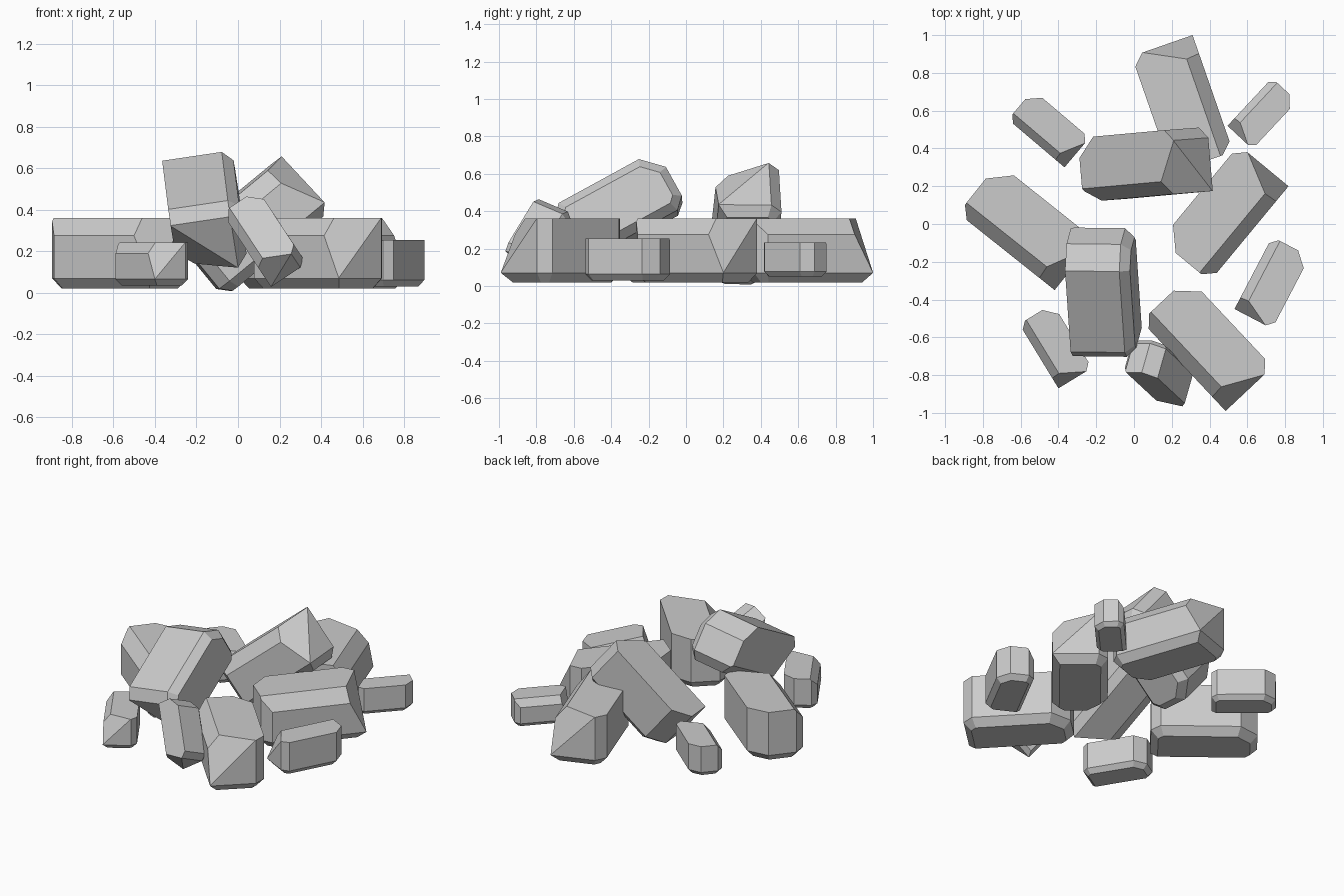
import bpy, bmesh
from math import radians, cos, sin
from mathutils import Vector, Matrix

if "Cube" in bpy.data.objects:
    bpy.data.objects.remove(bpy.data.objects["Cube"])

L, W, H = 0.653, 0.341, 0.34   # size of the shared rock shape


def rock_mesh():
    """Box with cut corners; local x runs along it, local -y across it."""
    bm = bmesh.new()
    bmesh.ops.create_cube(bm, size=1)
    for v in bm.verts:
        v.co = Vector(((v.co.x + .5) * L, (v.co.y - .5) * W, (v.co.z + .5) * H))

    def cut(co, no):
        geom = bm.verts[:] + bm.edges[:] + bm.faces[:]
        res = bmesh.ops.bisect_plane(bm, geom=geom, dist=1e-5, plane_co=co,
                                     plane_no=Vector(no).normalized(), clear_outer=True)
        edges = [g for g in res['geom_cut'] if isinstance(g, bmesh.types.BMEdge) and g.is_boundary]
        if edges:
            bmesh.ops.edgeloop_fill(bm, edges=edges)

    # upright corner cuts
    cut((0.058, -W, 0), (-1, -1, 0))
    cut((L - 0.106, -W, 0), (1, -1, 0))
    cut((L - 0.058, 0, 0), (1, 1, 0))
    # chamfer along one long top edge
    cut((0, -0.071, H), (0, 0.085, 0.071))
    # large slanted cut at one corner
    cut((0, -0.28, H), (-39.6, 20.7, 20.1))
    # chamfer around the base
    s = 0.05
    for co, no in [((0, 0, s), (-1, 0)), ((0, 0, s), (0, 1)), ((L, 0, s), (1, 0)),
                   ((0, -W, s), (0, -1)), ((0.058, -W, s), (-.71, -.71)),
                   ((L - 0.106, -W, s), (.71, -.71)), ((L - 0.058, 0, s), (.71, .71))]:
        cut(co, (no[0], no[1], -0.9))
    bmesh.ops.remove_doubles(bm, verts=bm.verts[:], dist=1e-4)
    bmesh.ops.recalc_face_normals(bm, faces=bm.faces[:])
    me = bpy.data.meshes.new("rock")
    bm.to_mesh(me)
    bm.free()
    return me


MESH = rock_mesh()


def place(name, along, across, scale, local, world):
    """Put the local point (along, across, up) of a rock at a world point."""
    u = Vector(along).normalized()
    v = Vector(across)
    v = (v - v.dot(u) * u).normalized()
    w = v.cross(u)
    rot = Matrix((u, -v, w)).transposed() * scale
    anchor = Vector((local[0], -local[1], local[2]))
    ob = bpy.data.objects.new(name, MESH)
    bpy.context.collection.objects.link(ob)
    ob.matrix_world = Matrix.Translation(Vector(world) - rot @ anchor) @ rot.to_4x4()


# rocks lying flat: name, corner x, y, base z, heading, scale
for name, x, y, z, deg, sc in [
        ("large_rock_left", -0.42, -0.35, 0.02, 141.5, 1),
        ("large_rock_front", 0.485, -0.99, 0.02, 133.2, 1),
        ("large_rock_right", 0.818, 0.20, 0.02, -129.6, 1),
        ("large_rock_back", 0.31, 1.0, 0.02, -70.8, 1),
        ("small_rock_back_left", -0.368, 0.30, 0.03, 139.7, 0.6),
        ("small_rock_back_right", 0.495, 0.52, 0.052, 47, 0.53),
        ("small_rock_right", 0.532, -0.45, 0.03, 62.4, 0.66),
        ("small_rock_front_left", -0.40, -0.87, 0.035, 121.4, 0.61)]:
    a = radians(deg)
    place(name, (cos(a), sin(a), 0), (sin(a), -cos(a), 0), sc, (0, 0, 0), (x, y, z))

# rocks leaning on the pile
place("leaning_rock_front", (-.06, .875, .478), (-.134, -.481, .864), 1,
      (0.545, W, H), (-.365, -.25, .635))
place("leaning_rock_back", (-.77, -.07, -.635), (-.075, .997, 0), 1,
      (0, 0.28, H), (.21, .44, .657))
place("small_leaning_rock", (-.49, .455, .745), (.8, .02, .58), 0.6,
      (L / 2, W / 2, H / 2), (.13, -.785, .258))
